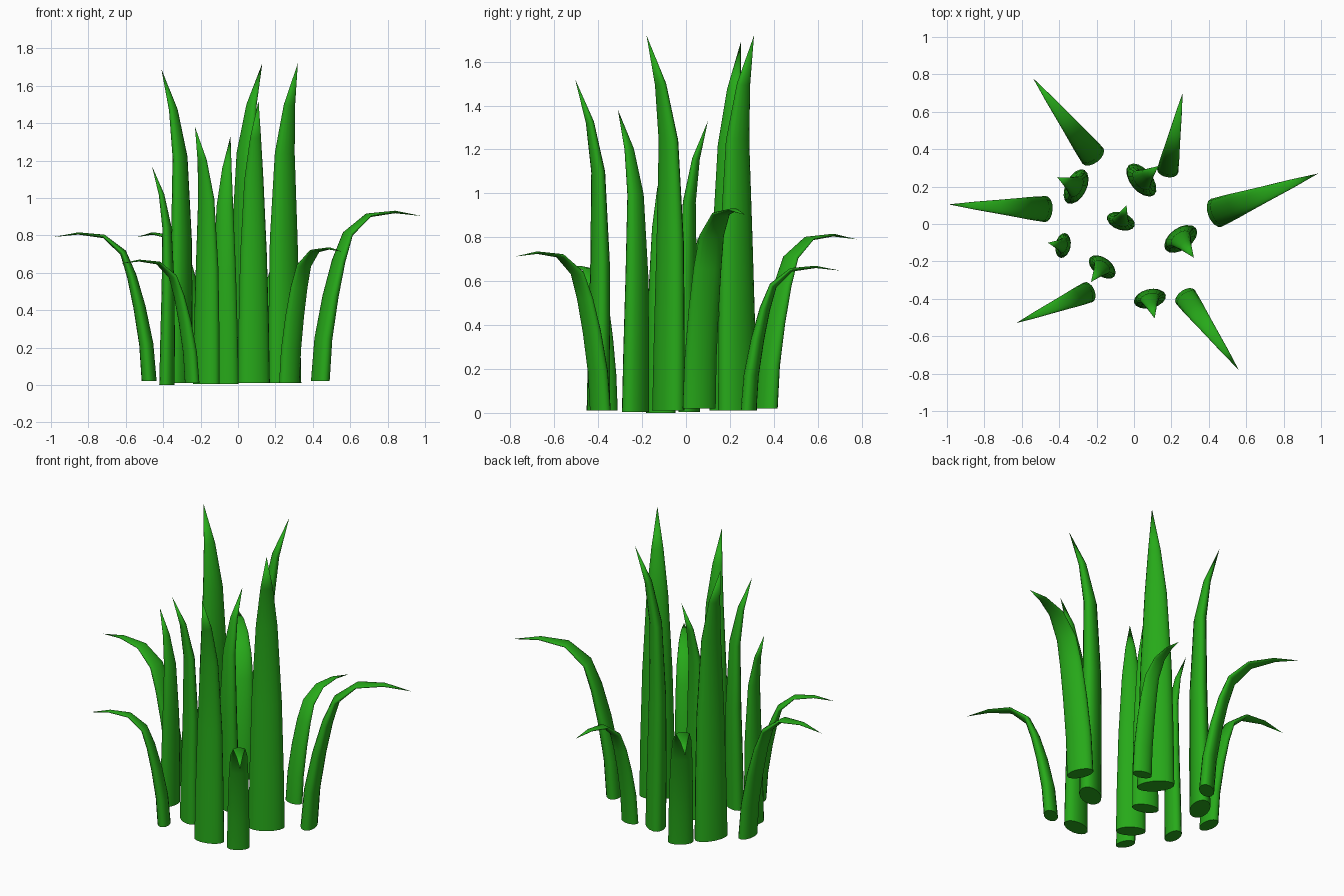
import bpy, bmesh, math
from mathutils import Vector

if "Cube" in bpy.data.objects:
    bpy.data.objects.remove(bpy.data.objects["Cube"])

SIDES = 16
grass = bpy.data.materials.new("grass_green")
grass.diffuse_color = (0.02, 0.40, 0.01, 1)
grass.use_nodes = True
grass.node_tree.nodes["Principled BSDF"].inputs["Base Color"].default_value = grass.diffuse_color

# profile rings: (reach fraction, height fraction, width fraction, thickness fraction)
UPRIGHT = [(0, 0, 1, 1), (-0.04, 0.2, 0.95, 0.95), (-0.08, 0.45, 0.84, 0.84),
           (0.0, 0.72, 0.6, 0.6), (0.36, 0.87, 0.34, 0.36), (1, 1, 0, 0)]
BENT = [(0, 0, 1, 1), (0.03, 0.25, 0.97, 0.95), (0.1, 0.5, 0.92, 0.82),
        (0.18, 0.71, 0.85, 0.65), (0.27, 0.87, 0.75, 0.45),
        (0.47, 0.98, 0.55, 0.25), (0.735, 1, 0.3, 0.15), (1, 0.975, 0, 0)]


def blade(name, profile, base, tip, z0, height, width, thick):
    """Tapered elliptical blade swept in the vertical plane from base to tip."""
    b, lean = Vector((*base, 0)), Vector((tip[0] - base[0], tip[1] - base[1], 0))
    out = lean.normalized()
    side = Vector((-out.y, out.x, 0))
    pts = [b + lean * r + Vector((0, 0, z0 + (height - z0) * h)) for r, h, _, _ in profile]
    bm = bmesh.new()
    rings = []
    for i, (_, _, wf, tf) in enumerate(profile[:-1]):
        tangent = Vector((0, 0, 1)) if i == 0 else (pts[i + 1] - pts[i - 1]).normalized()
        normal = side.cross(tangent)
        rings.append([bm.verts.new(pts[i]
                      + side * (math.cos(a) * width * wf / 2)
                      + normal * (math.sin(a) * thick * tf / 2))
                      for a in (2 * math.pi * k / SIDES for k in range(SIDES))])
    end = bm.verts.new(pts[-1])
    for lo, hi in zip(rings, rings[1:]):
        for k in range(SIDES):
            n = (k + 1) % SIDES
            bm.faces.new((lo[k], lo[n], hi[n], hi[k])).smooth = True
    for k in range(SIDES):
        bm.faces.new((rings[-1][k], rings[-1][(k + 1) % SIDES], end)).smooth = True
    bm.faces.new(rings[0][::-1])
    bmesh.ops.recalc_face_normals(bm, faces=bm.faces)
    me = bpy.data.meshes.new(name)
    bm.to_mesh(me)
    bm.free()
    me.materials.append(grass)
    bpy.context.collection.objects.link(bpy.data.objects.new(name, me))


# upright inner blades: base, tip, bottom z, top z, width, thickness
upright = [
    ((-0.07, 0.015), (-0.04, 0.10), 0.005, 1.33, 0.155, 0.09),
    ((0.04, 0.235), (0.13, 0.31), 0.01, 1.72, 0.21, 0.115),
    ((0.25, -0.08), (0.32, -0.18), 0.01, 1.72, 0.20, 0.115),
    ((-0.31, 0.20), (-0.41, 0.25), 0.01, 1.69, 0.20, 0.11),
    ((-0.38, -0.115), (-0.46, -0.10), 0.0, 1.17, 0.135, 0.08),
    ((-0.17, -0.23), (-0.23, -0.31), 0.005, 1.38, 0.165, 0.095),
    ((0.085, -0.40), (0.11, -0.505), 0.01, 1.52, 0.175, 0.10),
]
# drooping outer blades
bent = [
    ((-0.475, 0.08), (-0.99, 0.105), 0.02, 0.81, 0.14, 0.08),
    ((-0.22, 0.365), (-0.54, 0.78), 0.02, 0.81, 0.14, 0.08),
    ((0.18, 0.285), (0.26, 0.70), 0.01, 0.665, 0.115, 0.07),
    ((0.44, 0.06), (0.985, 0.27), 0.02, 0.925, 0.16, 0.09),
    ((0.275, -0.39), (0.56, -0.78), 0.01, 0.73, 0.125, 0.075),
    ((-0.245, -0.365), (-0.63, -0.53), 0.01, 0.665, 0.115, 0.07),
]
for i, args in enumerate(upright, 1):
    blade(f"upright_blade_{i}", UPRIGHT, *args)
for i, args in enumerate(bent, 1):
    blade(f"drooping_blade_{i}", BENT, *args)
